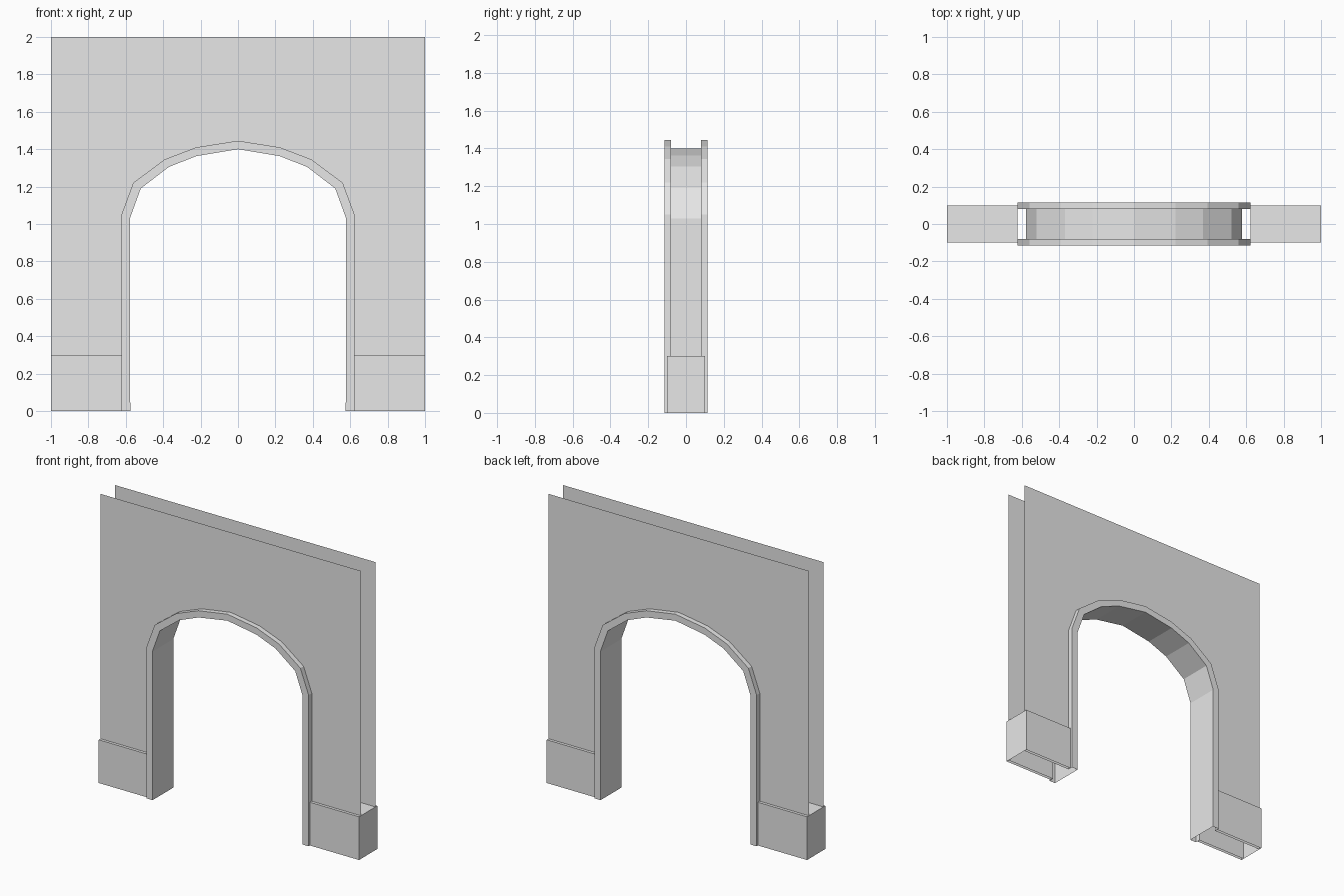
import bpy

cube = bpy.data.objects.get("Cube")
if cube:
    bpy.data.objects.remove(cube, do_unlink=True)

# Single stone colour
stone = bpy.data.materials.new("pale_grey_stone")
stone.use_nodes = True
colour = (0.8, 0.8, 0.8, 1.0)
stone.diffuse_color = colour
stone.node_tree.nodes["Principled BSDF"].inputs["Base Color"].default_value = colour

WALL_Y, PLINTH_Y, TRIM_Y = 0.08, 0.10, 0.115
PLINTH_TOP = 0.30

# Half profiles of the opening, from the ground to the crown
outer_half = [(0.623, 0), (0.623, 1.05), (0.56, 1.22), (0.393, 1.345), (0.223, 1.41), (0, 1.445)]
inner_half = [(0.576, 0), (0.578, 1.03), (0.52, 1.19), (0.37, 1.305), (0.223, 1.363), (0, 1.40)]


def full_arch(half):
    return half + [(-x, z) for x, z in reversed(half[:-1])]


outer, inner = full_arch(outer_half), full_arch(inner_half)


def make_object(name, verts, faces):
    mesh = bpy.data.meshes.new(name)
    mesh.from_pydata(verts, [], faces)
    mesh.materials.append(stone)
    obj = bpy.data.objects.new(name, mesh)
    bpy.context.collection.objects.link(obj)
    return obj


def at_depth(profile, y):
    return [(x, y, z) for x, z in profile]


def strip(name, first, second):
    """Skin two matching rows of points with quads."""
    n = len(first)
    faces = [(i, i + 1, n + i + 1, n + i) for i in range(n - 1)]
    return make_object(name, first + second, faces)


# Thin wall sheets and projecting arch trim on both sides
for side, s in (("front", -1), ("back", 1)):
    outline = outer + [(-1, 0), (-1, 2), (1, 2), (1, 0)]
    order = list(range(len(outline)))
    if s > 0:
        order.reverse()
    make_object(side + "_wall", at_depth(outline, s * WALL_Y), [order])

    rows = [at_depth(outer, s * TRIM_Y), at_depth(inner, s * TRIM_Y)]
    strip(side + "_trim_face", *rows[::s])
    rows = [at_depth(outer, s * WALL_Y), at_depth(outer, s * TRIM_Y)]
    strip(side + "_trim_edge", *rows[::s])

# Lining of the opening, running through the full depth
strip("arch_lining", at_depth(inner, TRIM_Y), at_depth(inner, -TRIM_Y))

# Hollow plinths, open underneath and against the lining
for side, s in (("left", 1), ("right", -1)):
    corners = [(0.623, -PLINTH_Y), (1, -PLINTH_Y), (1, PLINTH_Y), (0.623, PLINTH_Y)]
    verts = [(s * x, y, z) for z in (0, PLINTH_TOP) for x, y in corners]
    faces = [(0, 1, 5, 4), (1, 2, 6, 5), (2, 3, 7, 6), (4, 5, 6, 7)]
    make_object(side + "_plinth", verts, [f[::s] for f in faces])
